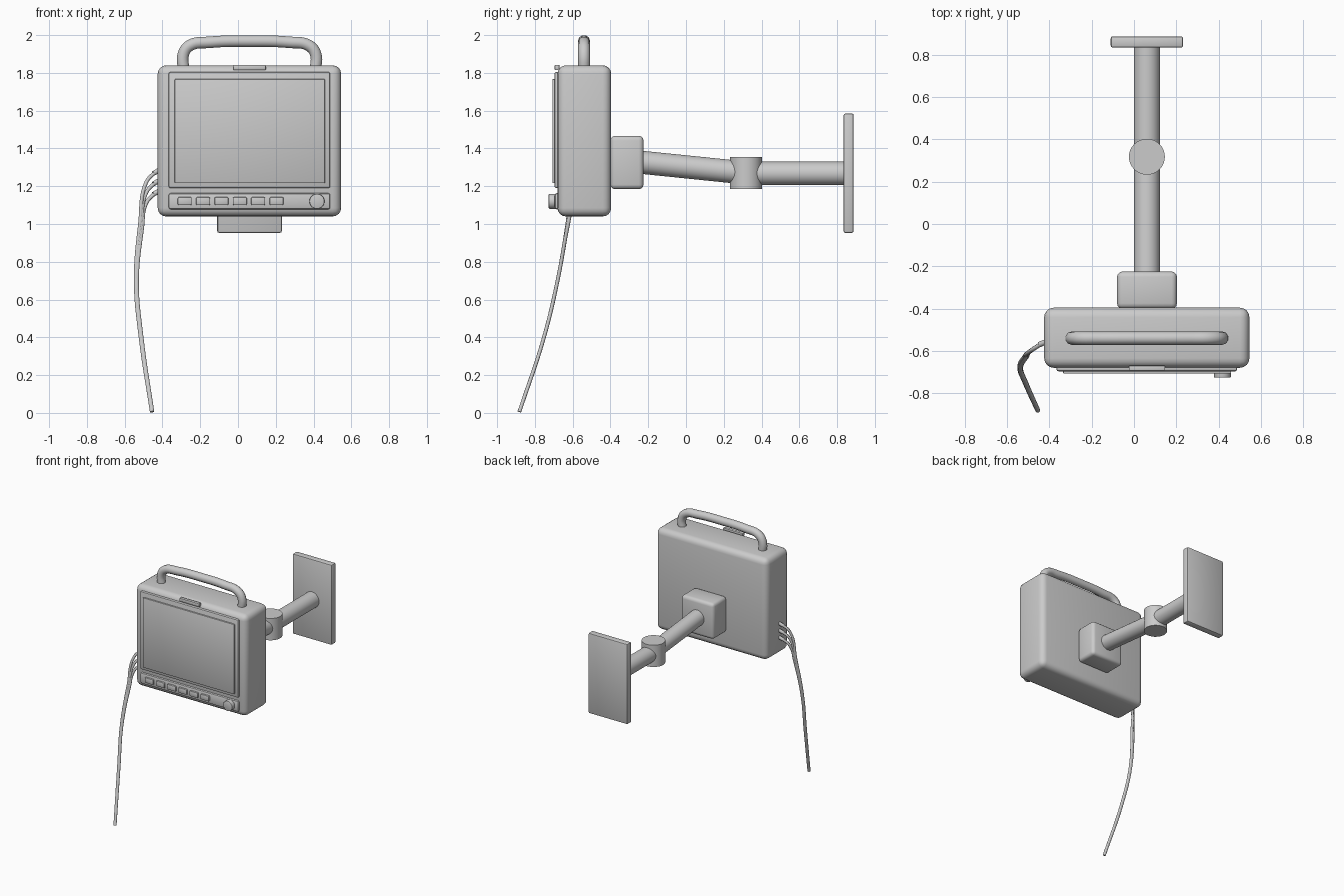
import bpy, math
from mathutils import Vector

if "Cube" in bpy.data.objects:
    bpy.data.objects.remove(bpy.data.objects["Cube"])

CX = 0.061  # centre line of monitor, arm and plate


def finish(ob, name, bevel, segs):
    ob.name = name
    if bevel:
        m = ob.modifiers.new("bevel", 'BEVEL')
        m.width, m.segments, m.limit_method = bevel, segs, 'ANGLE'
        m.angle_limit = math.radians(40)
        bpy.ops.object.modifier_apply(modifier=m.name)
    bpy.ops.object.shade_smooth_by_angle(angle=math.radians(35))
    return ob


def box(name, x, y, z, bevel=0.0, segs=3):
    """Box from (min, max) ranges."""
    bpy.ops.mesh.primitive_cube_add(size=1, location=[(a + b) / 2 for a, b in (x, y, z)])
    ob = bpy.context.object
    ob.scale = [b - a for a, b in (x, y, z)]
    bpy.ops.object.transform_apply(location=False, rotation=False, scale=True)
    return finish(ob, name, bevel, segs)


def rod(name, a, b, r, bevel=0.0, verts=32):
    """Cylinder between two points."""
    a, b = Vector(a), Vector(b)
    rot = (b - a).to_track_quat('Z', 'Y').to_euler()
    bpy.ops.mesh.primitive_cylinder_add(vertices=verts, radius=r, depth=(b - a).length,
                                        location=(a + b) / 2, rotation=rot)
    return finish(bpy.context.object, name, bevel, 2)


def tube(name, pts, r, res=6):
    """Smooth round tube through the points."""
    cu = bpy.data.curves.new(name, 'CURVE')
    cu.dimensions, cu.bevel_depth, cu.bevel_resolution = '3D', r, 3
    cu.resolution_u, cu.use_fill_caps = res, True
    sp = cu.splines.new('BEZIER')
    sp.bezier_points.add(len(pts) - 1)
    for bp, p in zip(sp.bezier_points, pts):
        bp.co = p
        bp.handle_left_type = bp.handle_right_type = 'AUTO'
    ob = bpy.data.objects.new(name, cu)
    bpy.context.collection.objects.link(ob)


# Monitor housing and front
box("monitor_housing", (-0.425, 0.546), (-0.68, -0.396), (1.04, 1.84), 0.045, 4)
box("screen_bezel", (-0.367, 0.488), (-0.697, -0.66), (1.19, 1.805), 0.01, 2)
box("screen", (-0.335, 0.46), (-0.708, -0.68), (1.216, 1.767), 0.004, 2)
box("control_panel", (-0.367, 0.488), (-0.695, -0.66), (1.078, 1.163), 0.01, 2)
box("alarm_light", (-0.024, 0.147), (-0.695, -0.67), (1.815, 1.842), 0.004, 2)

# Buttons and dial
for i in range(6):
    x = -0.282 + i * 0.0972
    box(f"button_{i + 1}", (x - 0.037, x + 0.037), (-0.708, -0.68), (1.10, 1.142), 0.006, 2)
rod("dial", (0.418, -0.68, 1.12), (0.418, -0.727, 1.12), 0.04, 0.005)

# Carrying handle
tube("carry_handle", [(-0.287, -0.54, 1.81), (-0.289, -0.54, 1.90), (-0.255, -0.54, 1.945),
                      (-0.15, -0.54, 1.962), (CX, -0.54, 1.968), (0.27, -0.54, 1.962),
                      (0.375, -0.54, 1.945), (0.411, -0.54, 1.90), (0.409, -0.54, 1.81)], 0.032)

# Wall mount
box("mount_block", (-0.08, 0.203), (-0.4, -0.225), (1.184, 1.467), 0.025)
rod("front_arm", (CX, -0.24, 1.327), (CX, 0.318, 1.27), 0.061)
rod("arm_joint", (CX, 0.318, 1.184), (CX, 0.318, 1.356), 0.085)
rod("rear_arm", (CX, 0.318, 1.268), (CX, 0.84, 1.268), 0.062)
box("wall_plate", (-0.11, 0.232), (0.834, 0.888), (0.953, 1.585), 0.01, 2)

# Cables with their plugs on the left side
for i in range(3):
    z, d = 1.29 - 0.055 * i, 0.006 * (i - 1)
    rod(f"cable_plug_{i + 1}", (-0.41, -0.555, z), (-0.447, -0.57, z - 0.022), 0.013, 0, 12)
    tube(f"cable_{i + 1}", [(-0.435, -0.565, z - 0.012), (-0.486, -0.598, z - 0.07),
                            (-0.513 + d, -0.628, 1.0 - 0.01 * i), (-0.538 + d * 0.6, -0.68, 0.70),
                            (-0.513 + d * 0.5, -0.752, 0.40), (-0.455 + d * 0.3, -0.882, 0.006)],
         0.010, 8)
